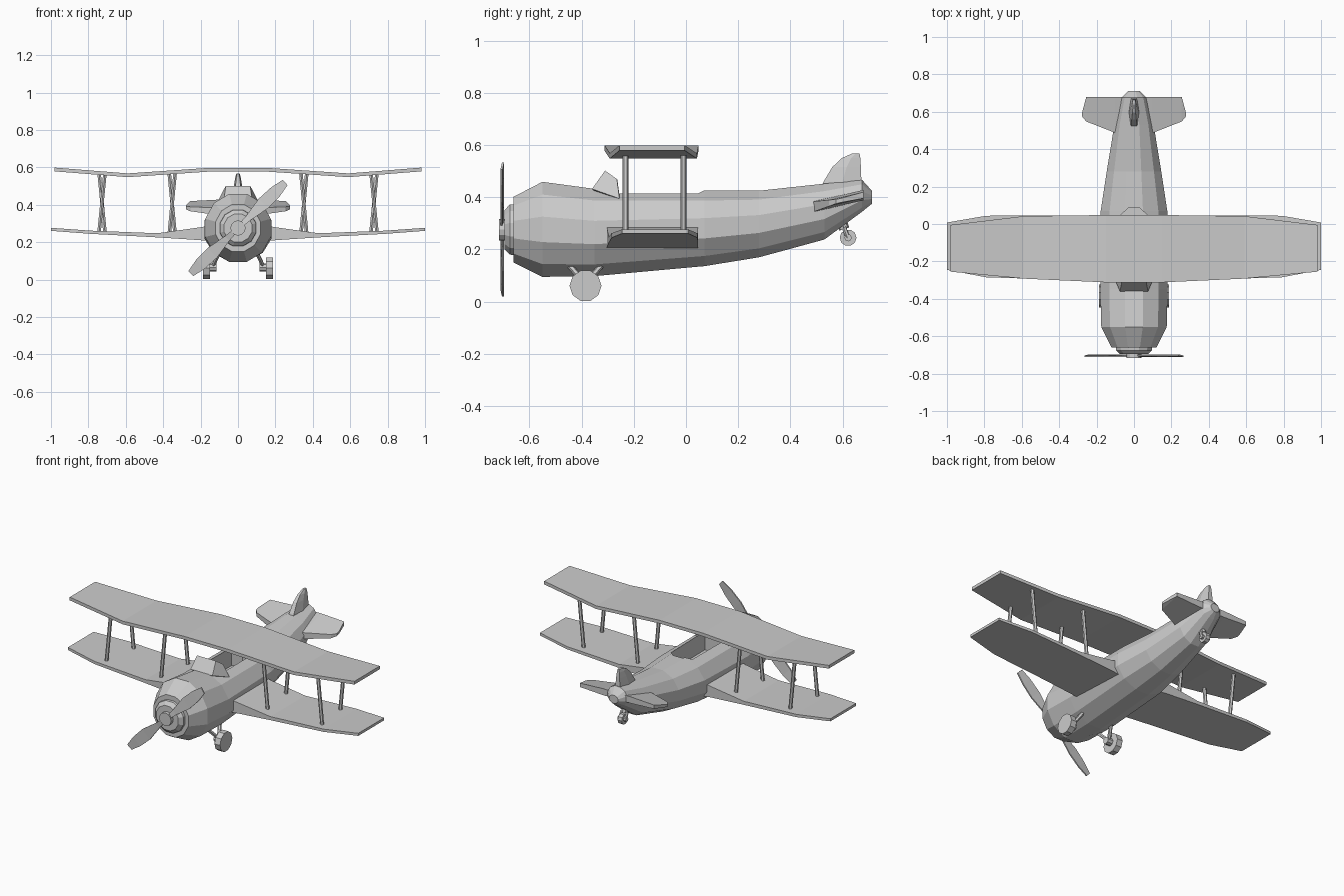
import bpy, bmesh
from math import sin, cos, pi, radians
from mathutils import Vector

if "Cube" in bpy.data.objects:
    bpy.data.objects.remove(bpy.data.objects["Cube"])


def make(name, verts, faces):
    mesh = bpy.data.meshes.new(name)
    mesh.from_pydata([tuple(v) for v in verts], [], faces)
    bm = bmesh.new()
    bm.from_mesh(mesh)
    bmesh.ops.recalc_face_normals(bm, faces=bm.faces)
    bm.to_mesh(mesh)
    bm.free()
    ob = bpy.data.objects.new(name, mesh)
    bpy.context.collection.objects.link(ob)
    return ob


def loft(name, rings):
    """Skin a list of equal-length rings and cap both ends."""
    n = len(rings[0])
    verts = [p for r in rings for p in r]
    faces = [(k * n + i, k * n + (i + 1) % n, (k + 1) * n + (i + 1) % n, (k + 1) * n + i)
             for k in range(len(rings) - 1) for i in range(n)]
    faces += [tuple(range(n)), tuple(range(len(verts) - n, len(verts)))]
    return make(name, verts, faces)


def oval(y, zc, hw, hh, n=12):
    """Flat-topped polygon ring across the y axis."""
    s = cos(pi / n)
    return [(hw * sin(a) / s, y, zc + hh * cos(a) / s)
            for a in (2 * pi * (i + .5) / n for i in range(n))]


def tube(name, a, b, r, n=8, r2=None):
    """Prism between two points."""
    a, b = Vector(a), Vector(b)
    q = (b - a).to_track_quat('Z', 'Y')
    ring = lambda c, rad: [c + q @ Vector((rad * cos(2 * pi * i / n), rad * sin(2 * pi * i / n), 0))
                           for i in range(n)]
    return loft(name, [ring(a, r), ring(b, r if r2 is None else r2)])


def wing(name, half):
    """Stations (x, y_front, y_back, z_top, z_bottom), mirrored about x = 0."""
    full = [(-s[0],) + s[1:] for s in reversed(half)] + half
    return loft(name, [[(x, y0, zb), (x, y1, zb), (x, y1, zt), (x, y0, zt)]
                       for x, y0, y1, zt, zb in full])


# Fuselage: (y, top, bottom, half width)
body = [(-.66, .402, .15, .12), (-.55, .459, .095, .175), (-.35, .432, .098, .18),
        (.07, .426, .136, .178), (.28, .425, .17, .146), (.53, .452, .238, .105),
        (.675, .466, .345, .068), (.712, .425, .375, .03)]
fuselage = loft("fuselage", [oval(y, (t + b) / 2, w, (t - b) / 2) for y, t, b, w in body])

# Cockpit opening
plan = [(-.08, -.3), (.08, -.3), (.075, .045), (.03, .085), (-.03, .085), (-.075, .045)]
cutter = loft("cockpit_cutter", [[(x, y, z) for x, y in plan] for z in (.3, .6)])
cutter.hide_render = True
mod = fuselage.modifiers.new("cockpit", 'BOOLEAN')
mod.operation, mod.solver, mod.object = 'DIFFERENCE', 'EXACT', cutter
bpy.context.view_layer.objects.active = fuselage
bpy.ops.object.modifier_apply(modifier=mod.name)
bpy.data.objects.remove(cutter)

# Windshield: front pane with two side panes
pts = [(.075, -.36, .432), (.065, -.31, .502), (.082, -.265, .47), (.12, -.255, .395)]
shield = make("windshield", pts + [(-x, y, z) for x, y, z in pts],
              [(0, 1, 5, 4), (0, 3, 2, 1), (4, 5, 6, 7)])
sol = shield.modifiers.new("thickness", 'SOLIDIFY')
sol.thickness = .01

# Nose, propeller hub and blades
loft("nose", [oval(-.65, .276, .098, .098), oval(-.675, .276, .096, .096), oval(-.695, .276, .075, .075)])
tube("propeller_hub", (0, -.69, .276), (0, -.716, .276), .041, 12)
blade = [(.02, .012), (.08, .017), (.19, .036), (.28, .033), (.35, .019)]
for k in range(2):
    a = radians(44) + k * pi
    d, p = Vector((cos(a), 0, sin(a))), Vector((-sin(a), 0, cos(a)))
    c = Vector((0, -.704, .276))
    loft("propeller_blade", [[c + d * r + p * (sx * w) + Vector((0, .004 * sy + .003 * sx, 0))
                              for sx, sy in ((-1, -1), (1, -1), (1, 1), (-1, 1))]
                             for r, w in blade])

# Wings
wing("upper_wing", [(.15, -.312, .048, .598, .578), (.59, -.292, .042, .568, .548),
                    (.98, -.255, -.005, .599, .579)])
wing("lower_wing", [(.1, -.305, .046, .298, .2), (.2, -.303, .046, .28, .211),
                    (.43, -.296, .046, .248, .226), (.79, -.285, .044, .262, .245),
                    (1.0, -.245, .008, .277, .261)])

# Tailplane, rising toward the rear
half = [(.02, .445, .68, .02), (.1, .487, .68, .02), (.255, .548, .68, .012), (.278, .575, .595, .008)]
full = [(-s[0],) + s[1:] for s in reversed(half)] + half
slope = lambda y: .362 + (y - .48) * .23
loft("tailplane", [[(x, y, slope(y) + s * t) for y, s in ((y0, -1), (y1, -1), (y1, 1), (y0, 1))]
                   for x, y0, y1, t in full])

# Fin
fin = [(.42, .51, .672, .03), (.46, .527, .672, .027), (.515, .56, .67, .02),
       (.55, .597, .668, .014), (.568, .637, .665, .008)]
loft("fin", [[(-t * .6, y0, z), (t * .6, y0, z), (t, (y0 + y1) / 2, z), (t * .6, y1, z),
              (-t * .6, y1, z), (-t, (y0 + y1) / 2, z)] for z, y0, y1, t in fin])

for s in (-1, 1):
    # Wing struts: front pair leans inward at the top, rear pair outward
    for x, dz in ((.352, 0), (.727, .012)):
        tube("front_strut", (s * (x + .016), -.232, .24 + dz), (s * (x - .016), -.232, .572), .011, 6)
        tube("rear_strut", (s * (x - .016), -.01, .24 + dz), (s * (x + .016), -.01, .572), .011, 6)
    # Main landing gear
    tube("main_wheel", (s * .15, -.385, .061), (s * .188, -.385, .061), .061, 10)
    tube("wheel_hub", (s * .115, -.385, .065), (s * .155, -.385, .065), .022, 8)
    for y in (-.46, -.31):
        tube("gear_leg", (s * .095, y, .155), (s * .137, -.385, .068), .011, 6)
    # Tail wheel fork
    tube("tail_fork", (s * .018, .605, .285), (s * .021, .62, .245), .009, 6)

# Tail wheel
tube("tail_wheel", (-.014, .621, .245), (.014, .621, .245), .032, 10)
tube("tail_axle", (-.028, .621, .245), (.028, .621, .245), .014, 8)
tube("tail_leg", (0, .59, .33), (0, .606, .278), .02, 8)
